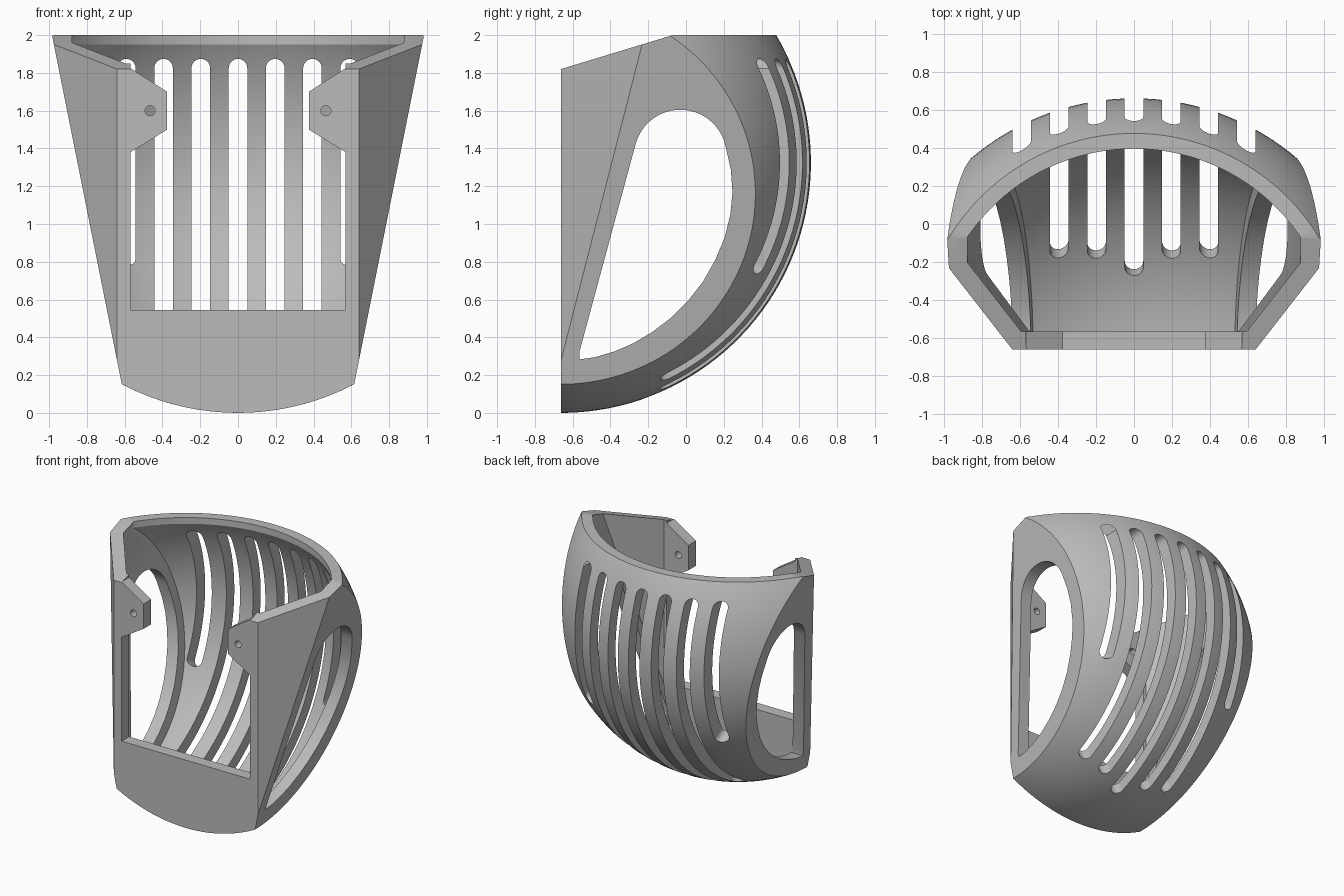
import bpy, bmesh, math
from mathutils import Vector, Matrix

if "Cube" in bpy.data.objects:
    bpy.data.objects.remove(bpy.data.objects["Cube"])

R, WALL = 1.325, 0.095
CENTRE = Vector((0, -0.6625, R))

grey = bpy.data.materials.new("plain grey")
grey.use_nodes = True
grey.diffuse_color = (0.5, 0.5, 0.5, 1)
grey.node_tree.nodes["Principled BSDF"].inputs["Base Color"].default_value = (0.5, 0.5, 0.5, 1)


def make_object(name, bm):
    bmesh.ops.recalc_face_normals(bm, faces=bm.faces)
    mesh = bpy.data.meshes.new(name)
    bm.to_mesh(mesh)
    bm.free()
    mesh.materials.append(grey)
    obj = bpy.data.objects.new(name, mesh)
    bpy.context.collection.objects.link(obj)
    return obj


def slice_off(bm, point, normal):
    """Remove everything beyond a plane and cap the cut."""
    cut = bmesh.ops.bisect_plane(bm, geom=bm.verts[:] + bm.edges[:] + bm.faces[:], dist=1e-6,
                                 plane_co=point, plane_no=normal, clear_outer=True)
    edges = [e for e in cut["geom_cut"] if isinstance(e, bmesh.types.BMEdge)]
    return bmesh.ops.holes_fill(bm, edges=edges, sides=0)["faces"]


def trimmed_ball(inset):
    """Ball with flat sides, bevelled front corners and a flat front."""
    bm = bmesh.new()
    place = (Matrix.Translation(CENTRE) @ Matrix.Rotation(math.radians(1), 4, "X")
             @ Matrix.Rotation(math.pi / 2, 4, "Y"))
    bmesh.ops.create_uvsphere(bm, u_segments=144, v_segments=80, radius=R - inset, matrix=place)
    for s in (-1, 1):
        for point, normal in (((0.985, 0, 2), (1, 0, -0.2)),
                              ((0.64, -0.6625, 1), (0.43, -0.335, 0))):
            n = Vector((s * normal[0], normal[1], normal[2])).normalized()
            p = Vector((s * point[0], point[1], point[2]))
            slice_off(bm, p - n * inset, n)
    slice_off(bm, (0, CENTRE.y + inset, 0), (0, -1, 0))
    return bm


def prism(name, outline, axis, start, end):
    """Extrude a 2D outline along x or y."""
    bm = bmesh.new()
    rows = []
    for d in (start, end):
        rows.append([bm.verts.new((d, a, b) if axis == "x" else (a, d, b)) for a, b in outline])
    bm.faces.new(rows[0])
    bm.faces.new(rows[1])
    for i in range(len(outline)):
        bm.faces.new((rows[0][i - 1], rows[0][i], rows[1][i], rows[1][i - 1]))
    return make_object(name, bm)


def rod(name, radius, a, b):
    """Round cutter between two points."""
    a, b = Vector(a), Vector(b)
    bm = bmesh.new()
    turn = (b - a).to_track_quat("Z", "Y").to_matrix().to_4x4()
    bmesh.ops.create_cone(bm, cap_ends=True, segments=32, radius1=radius, radius2=radius,
                          depth=(b - a).length, matrix=Matrix.Translation((a + b) / 2) @ turn)
    return make_object(name, bm)


# Outer body with flat top and sloping front shoulders
bm = trimmed_ball(0)
slice_off(bm, (0, 0, 2), (0, 0, 1))
slice_off(bm, (0, -0.07, 2), (0, -0.18, 0.593))
shell = make_object("slotted_shell", bm)

# Hollow, open upward with a straight inner rim
bm = trimmed_ball(WALL)
top = slice_off(bm, (0, 0, 1.95), (0, 0, 1))
lifted = bmesh.ops.extrude_discrete_faces(bm, faces=top)["faces"]
bmesh.ops.translate(bm, verts=lifted[0].verts[:], vec=(0, 0, 0.3))
cutters = [make_object("hollow_cutter", bm)]

# Front opening, leaving the two mounting tabs
half = [(0.57, 0.545), (0.57, 1.38), (0.375, 1.5), (0.375, 1.7), (0.57, 1.825), (0.57, 2.3)]
cutters.append(prism("front_cutter", half + [(-x, z) for x, z in reversed(half)], "y", -0.9, -0.5))
for s in (-1, 1):
    cutters.append(rod("screw_cutter", 0.027, (s * 0.465, -0.9, 1.6), (s * 0.465, -0.5, 1.6)))

# Side windows: rounded top, straight front edge, swept lower edge
window = [(-0.03 + 0.245 * math.cos(t), 1.36 + 0.245 * math.sin(t))
          for t in (math.radians(10 + 155 * i / 20) for i in range(21))]
window += [(-0.565, 0.32), (-0.565, 0.283), (-0.48, 0.295), (-0.38, 0.325), (-0.28, 0.368),
           (-0.18, 0.427), (-0.08, 0.503), (0.01, 0.592), (0.09, 0.695), (0.155, 0.81),
           (0.205, 0.93), (0.235, 1.05), (0.246, 1.17), (0.237, 1.29)]
cutters.append(prism("window_cutter", window, "x", -2, 2))

# Vertical slots with rounded ends; the outer ones are shorter
TOP, HALF = 1.825, 0.049


def on_ring(r, angle):
    return CENTRE.y + r * math.sin(angle), CENTRE.z - r * math.cos(angle)


def arc(r, low):
    high = math.pi / 2 + math.asin((TOP - CENTRE.z) / r)
    return [on_ring(r, low + (high - low) * i / 32) for i in range(33)]


for column, degrees in enumerate((20.8, 25.7, 27, 62.6)):
    low = math.radians(degrees)
    for s in ((1,) if column == 0 else (-1, 1)):
        x = s * column * 0.197
        cutters.append(prism("slot_cutter", arc(0.98, low) + arc(1.45, low)[::-1], "x",
                             x - HALF, x + HALF))
        cutters.append(rod("slot_end_cutter", HALF, (x, *on_ring(0.98, low)),
                           (x, *on_ring(1.45, low))))
        cutters.append(rod("slot_end_cutter", HALF, (x, 0.17, TOP), (x, 0.9, TOP)))

# Carve the shell, then drop the cutters
for cutter in cutters:
    cutter.hide_render = True
    mod = shell.modifiers.new("carve", "BOOLEAN")
    mod.operation = "DIFFERENCE"
    mod.solver = "EXACT"
    mod.object = cutter
bpy.context.view_layer.update()
carved = bpy.data.meshes.new_from_object(shell.evaluated_get(bpy.context.evaluated_depsgraph_get()))
shell.modifiers.clear()
shell.data = carved
carved.materials.clear()
carved.materials.append(grey)
for cutter in cutters:
    bpy.data.objects.remove(cutter)

bpy.ops.object.select_all(action="DESELECT")
shell.select_set(True)
bpy.context.view_layer.objects.active = shell
bpy.ops.object.shade_smooth_by_angle(angle=math.radians(25))
